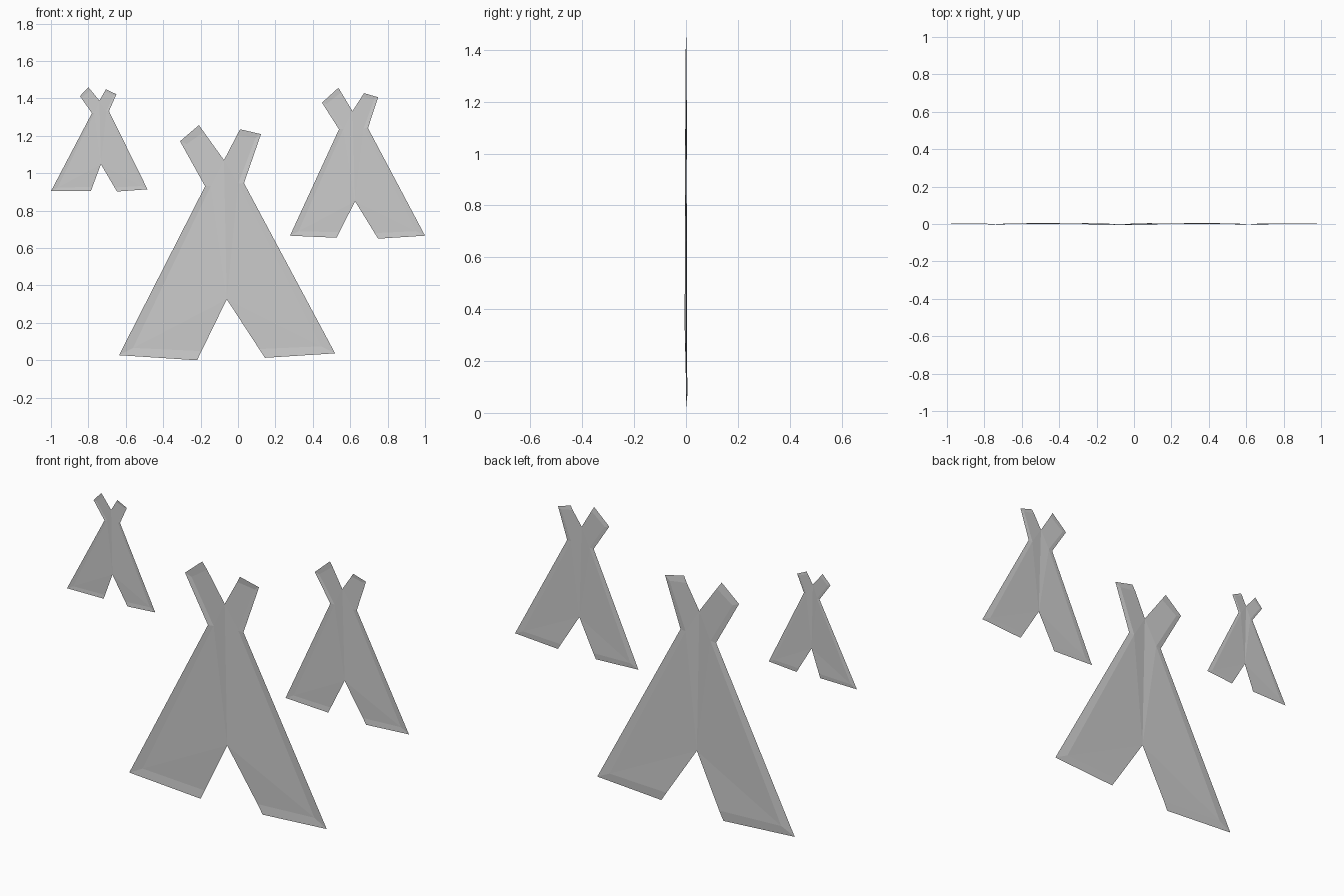
import bpy
from mathutils import Vector

if "Cube" in bpy.data.objects:
    bpy.data.objects.remove(bpy.data.objects["Cube"])

DEPTH = 0.005


def build_half(foot_out, foot_in, door, crotch, tip_in, tip_out, shoulder, other, d):
    """One side of a tent: panel, pole stub and the creased border strips."""
    def mix(a, b, t, y):
        p = a.lerp(b, t)
        return Vector((p.x, y * d, p.z))

    ridge_low = mix(door, door, 0, -1.0)
    ridge_top = mix(crotch, crotch, 0, -0.8)
    foot_out2 = mix(foot_out, door, 0.13, 1.0)
    foot_in2 = mix(foot_in, door, 0.15, 0.3)
    shoulder2 = mix(shoulder, other, 0.15, 0.5)
    tip_out2 = mix(tip_out, crotch, 0.15, 0.9)
    tip_in2 = mix(tip_in, crotch, 0.2, 0.5)
    return [
        (foot_out, foot_in, foot_in2, foot_out2),      # hem strip
        (foot_out, foot_out2, shoulder2, shoulder),    # side strip
        (foot_out2, foot_in2, ridge_low),              # panel
        (foot_out2, ridge_low, shoulder2),
        (shoulder2, ridge_low, ridge_top),
        (shoulder, shoulder2, tip_out2, tip_out),      # pole side strip
        (shoulder2, ridge_top, tip_in2, tip_out2),     # pole face
        (tip_out, tip_out2, tip_in2, tip_in),          # pole end strip
    ]


def make_tent(name, outline):
    # outline runs counter-clockwise from the left foot, seen from the front
    p = [Vector((x, 0, z)) for x, z in outline]
    d = DEPTH * (p[4].x - p[0].x) / 1.155
    left = build_half(p[0], p[1], p[2], p[8], p[9], p[10], p[11], p[5], d)
    right = build_half(p[4], p[3], p[2], p[8], p[7], p[6], p[5], p[11], d)
    polys = left + [tuple(reversed(f)) for f in right]

    verts, faces, index = [], [], {}
    for poly in polys:
        face = []
        for v in poly:
            key = tuple(round(c, 5) for c in v)
            if key not in index:
                index[key] = len(verts)
                verts.append(key)
            face.append(index[key])
        # both strips of the border wind the same way as the panel
        a, b, c = (Vector(verts[i]) for i in face[:3])
        if (b - a).cross(c - a).y > 0:
            face.reverse()
        faces.append(face)
    mesh = bpy.data.meshes.new(name)
    mesh.from_pydata(verts, [], faces)
    mesh.update()
    obj = bpy.data.objects.new(name, mesh)
    bpy.context.collection.objects.link(obj)
    return obj


# Large tent in the middle
make_tent("large_tent", [
    (-0.636, 0.027), (-0.219, 0.0), (-0.06, 0.326), (0.144, 0.013),
    (0.519, 0.037), (0.032, 0.947), (0.123, 1.209), (0.011, 1.235),
    (-0.075, 1.07), (-0.209, 1.257), (-0.31, 1.171), (-0.176, 0.93)])

# Medium tent on the right
make_tent("medium_tent", [
    (0.278, 0.666), (0.527, 0.655), (0.626, 0.85), (0.749, 0.65),
    (1.0, 0.666), (0.695, 1.241), (0.749, 1.406), (0.674, 1.428),
    (0.612, 1.332), (0.537, 1.457), (0.449, 1.377), (0.54, 1.235)])

# Small tent on the left
make_tent("small_tent", [
    (-1.0, 0.904), (-0.786, 0.906), (-0.733, 1.048), (-0.647, 0.902),
    (-0.484, 0.914), (-0.69, 1.332), (-0.65, 1.422), (-0.706, 1.449),
    (-0.741, 1.388), (-0.80, 1.46), (-0.845, 1.412), (-0.781, 1.321)])
